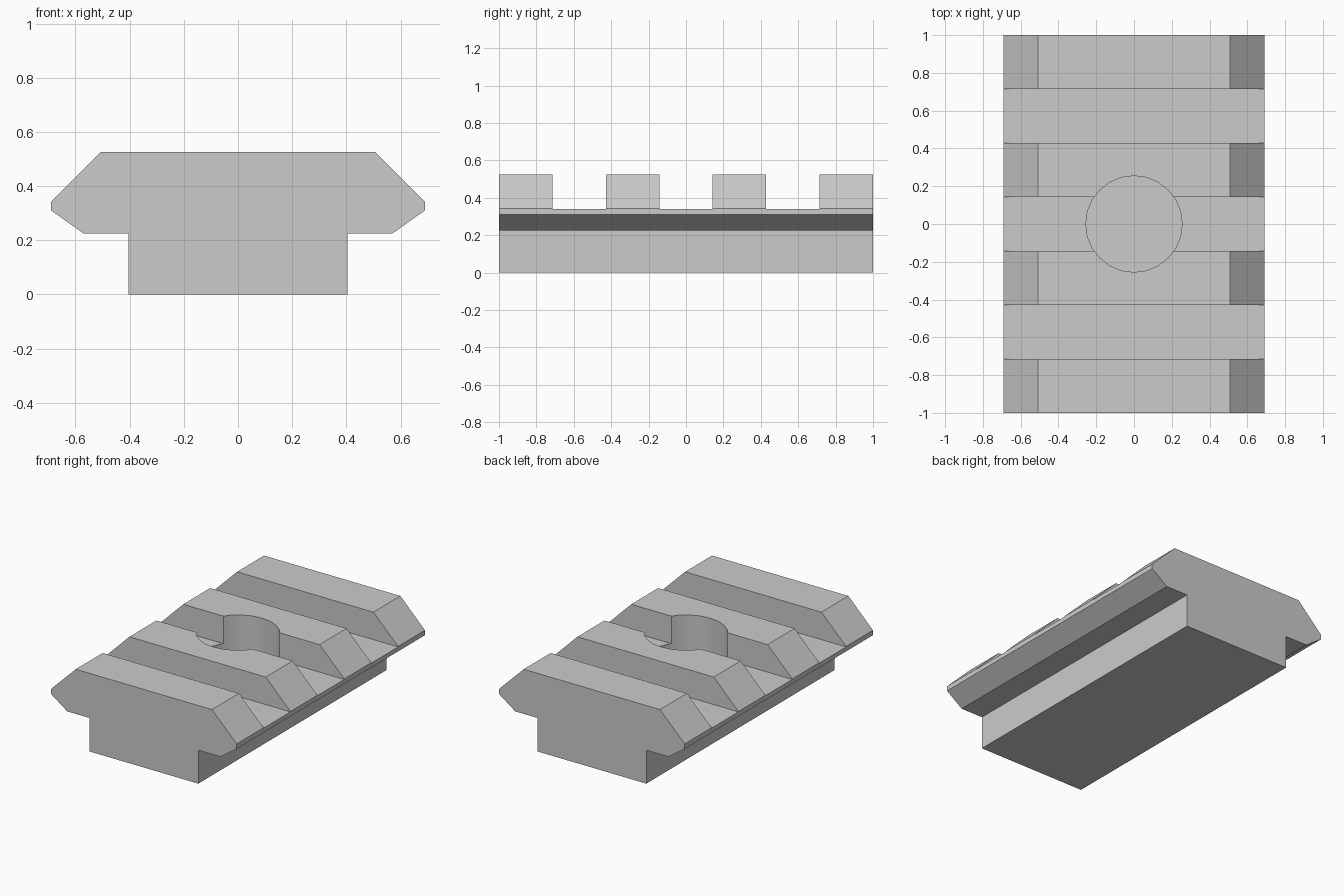
import bpy, bmesh
from math import radians

if "Cube" in bpy.data.objects:
    bpy.data.objects.remove(bpy.data.objects["Cube"])

LENGTH = 2.0
STEP = LENGTH / 7          # four teeth and three slots of equal width
SLOT_FLOOR = 0.34
HOLE_FLOOR = 0.2


def mesh_object(name, bm):
    bmesh.ops.recalc_face_normals(bm, faces=bm.faces)
    mesh = bpy.data.meshes.new(name)
    bm.to_mesh(mesh)
    bm.free()
    obj = bpy.data.objects.new(name, mesh)
    bpy.context.collection.objects.link(obj)
    return obj


def cut(target, cutter):
    bpy.context.view_layer.objects.active = target
    mod = target.modifiers.new("cut", 'BOOLEAN')
    mod.operation = 'DIFFERENCE'
    mod.solver = 'EXACT'
    mod.object = cutter
    cutter.hide_render = True
    bpy.ops.object.modifier_apply(modifier=mod.name)
    bpy.data.objects.remove(cutter, do_unlink=True)


# Rail body: mirrored half profile swept along y
half = [(0.405, 0), (0.405, 0.225), (0.57, 0.225),
        (0.69, 0.31), (0.69, 0.343), (0.507, 0.525)]
profile = half + [(-x, z) for x, z in reversed(half)]
bm = bmesh.new()
face = bm.faces.new([bm.verts.new((x, -LENGTH / 2, z)) for x, z in profile])
ext = bmesh.ops.extrude_face_region(bm, geom=[face])
bmesh.ops.translate(bm, vec=(0, LENGTH, 0),
                    verts=[v for v in ext["geom"] if isinstance(v, bmesh.types.BMVert)])
rail = mesh_object("slotted_rail", bm)

# Cross slots
for i in (-1, 0, 1):
    bm = bmesh.new()
    bmesh.ops.create_cube(bm, size=1)
    bmesh.ops.scale(bm, vec=(2, STEP, 0.4), verts=bm.verts)
    bmesh.ops.translate(bm, vec=(0, i * 2 * STEP, SLOT_FLOOR + 0.2), verts=bm.verts)
    cut(rail, mesh_object("slot_cutter", bm))

# Blind screw recess in the middle
bm = bmesh.new()
bmesh.ops.create_cone(bm, cap_ends=True, segments=24, radius1=0.255, radius2=0.255, depth=0.6)
bmesh.ops.translate(bm, vec=(0, 0, HOLE_FLOOR + 0.3), verts=bm.verts)
cut(rail, mesh_object("recess_cutter", bm))

# Crisp machined edges, smooth recess wall
bpy.ops.object.select_all(action='DESELECT')
rail.select_set(True)
bpy.context.view_layer.objects.active = rail
bpy.ops.object.shade_smooth_by_angle(angle=radians(25))
